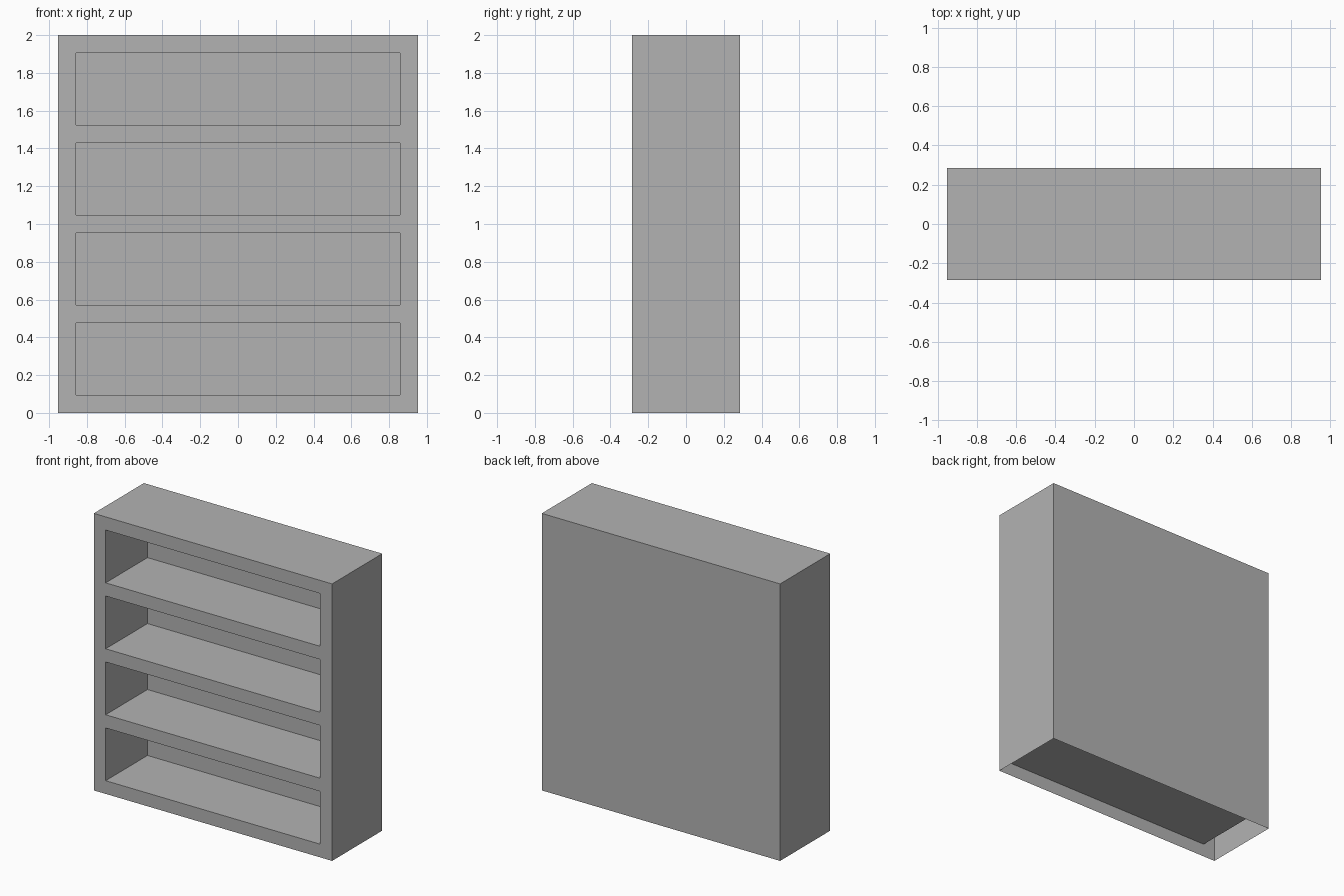
import bpy
import bmesh
from mathutils import Vector

default_cube = bpy.data.objects.get("Cube")
if default_cube:
    bpy.data.objects.remove(default_cube, do_unlink=True)

# Main measurements
HALF_W = 0.952
HALF_D = 0.286
HEIGHT = 2.0
RAIL = 0.0952
SHELVES = 4
OPENING = (HEIGHT - RAIL * (SHELVES + 1)) / SHELVES
CUBBY_DEPTH = 2 * HALF_D - RAIL
INNER_W = HALF_W - RAIL

# One plain grey finish
grey = bpy.data.materials.new("plain_grey")
grey.use_nodes = True
colour = (0.45, 0.45, 0.45, 1.0)
grey.diffuse_color = colour
grey.node_tree.nodes["Principled BSDF"].inputs["Base Color"].default_value = colour

# Outer case, open underneath
bm = bmesh.new()
bmesh.ops.create_cube(bm, size=1)
for v in bm.verts:
    v.co = Vector((v.co.x * 2 * HALF_W, v.co.y * 2 * HALF_D, (v.co.z + 0.5) * HEIGHT))
bmesh.ops.delete(bm, geom=[f for f in bm.faces if f.normal.z < -0.5], context="FACES_ONLY")


def front_faces():
    return [f for f in bm.faces if f.calc_center_median().y < -HALF_D + 0.001]


def cut_front(point, normal):
    faces = front_faces()
    edges = list({e for f in faces for e in f.edges})
    verts = list({v for f in faces for v in f.verts})
    bmesh.ops.bisect_plane(bm, geom=faces + edges + verts, plane_co=point, plane_no=normal)


# Front frame divided into stiles, rails and openings
for side in (-1, 1):
    cut_front((side * INNER_W, 0, 0), (1, 0, 0))
bottoms = [RAIL + i * (OPENING + RAIL) for i in range(SHELVES)]
for z in bottoms:
    cut_front((0, 0, z), (0, 0, 1))
    cut_front((0, 0, z + OPENING), (0, 0, 1))


def is_opening(face):
    c = face.calc_center_median()
    return abs(c.x) < INNER_W and any(z < c.z < z + OPENING for z in bottoms)


# Shelf compartments pushed back from the front
openings = [f for f in front_faces() if is_opening(f)]
pushed = bmesh.ops.extrude_discrete_faces(bm, faces=openings)["faces"]
bmesh.ops.translate(bm, verts=list({v for f in pushed for v in f.verts}),
                    vec=(0, CUBBY_DEPTH, 0))

mesh = bpy.data.meshes.new("bookcase")
bm.normal_update()
bm.to_mesh(mesh)
bm.free()
mesh.materials.append(grey)
bookcase = bpy.data.objects.new("bookcase", mesh)
bpy.context.collection.objects.link(bookcase)
